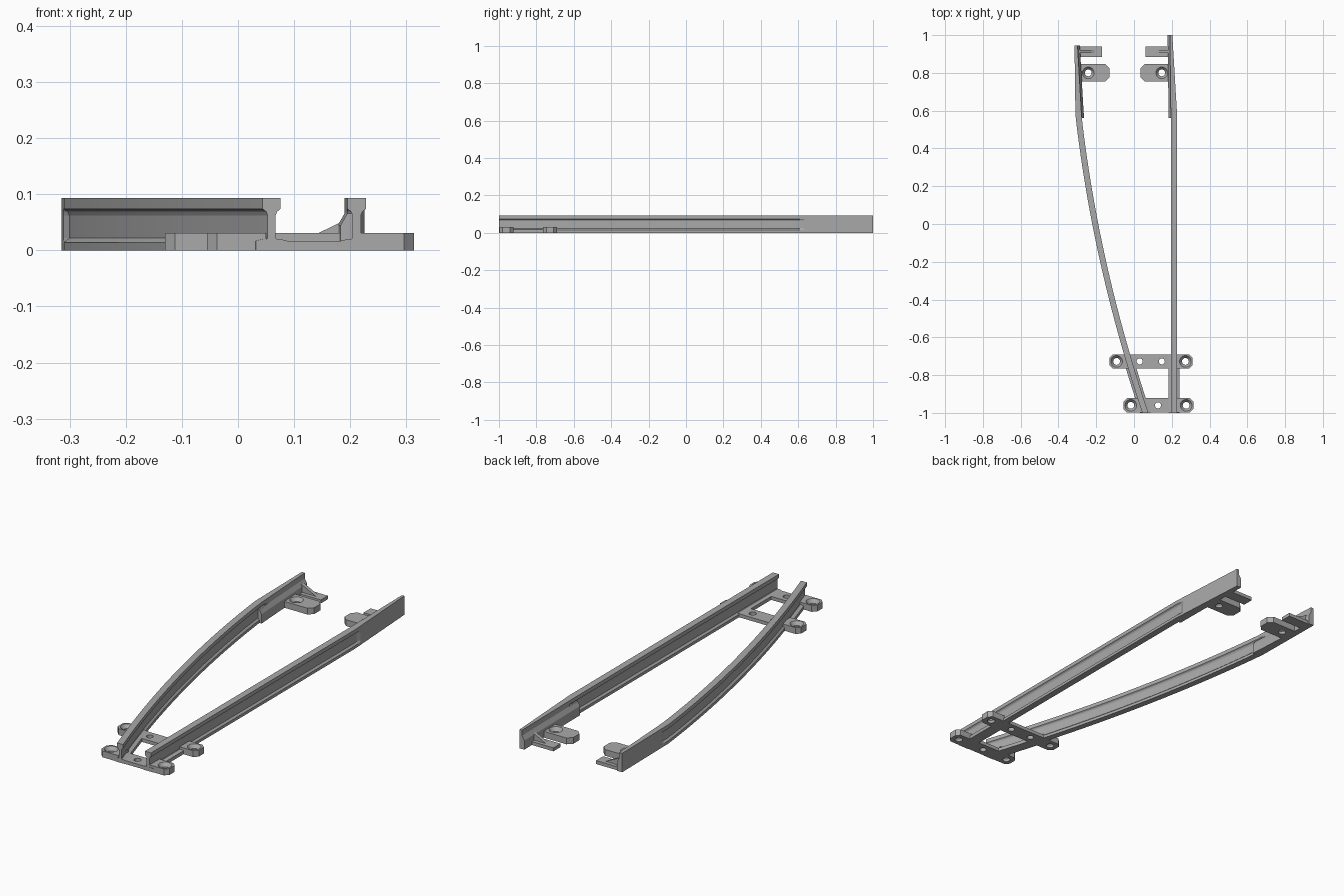
import bpy, bmesh, math

cube = bpy.data.objects.get("Cube")
if cube:
    bpy.data.objects.remove(cube, do_unlink=True)

steel = bpy.data.materials.new("steel_grey")
steel.use_nodes = True
grey = (0.4, 0.4, 0.4, 1)
steel.diffuse_color = grey
steel.node_tree.nodes["Principled BSDF"].inputs["Base Color"].default_value = grey

RAIL_TOP, PLATE, LUG = 0.093, 0.017, 0.031
FRONT, BLADE = -1.0, 0.58


def finish(name, bm):
    bmesh.ops.recalc_face_normals(bm, faces=bm.faces[:])
    mesh = bpy.data.meshes.new(name)
    bm.to_mesh(mesh)
    bm.free()
    mesh.materials.append(steel)
    obj = bpy.data.objects.new(name, mesh)
    bpy.context.collection.objects.link(obj)
    return obj


def loft(name, stations, section):
    """Skin the (x, z) loops given by section(y) along the stations."""
    bm = bmesh.new()
    rings = [[bm.verts.new((x, y, z)) for x, z in section(y)] for y in stations]
    for a, b in zip(rings, rings[1:]):
        for i in range(len(a)):
            j = (i + 1) % len(a)
            bm.faces.new((a[i], a[j], b[j], b[i]))
    bm.faces.new(rings[0])
    bm.faces.new(rings[-1])
    return finish(name, bm)


def steps(a, b, n):
    return [a + (b - a) * i / n for i in range(n + 1)]


def mix(a, b, t):
    return a + (b - a) * max(0, min(1, t))


# Edges of the two rails in plan
def curved_edges(y):
    mid = -0.205 - 0.195 * y + 0.07 * y * y
    if y <= BLADE:
        return mid - 0.016, mid + 0.016
    t = (y - BLADE) / (0.945 - BLADE)
    return mix(-0.310, -0.315, t), mix(-0.278, -0.299, t)


def straight_edges(y):
    t = (y - BLADE) / (1 - BLADE)
    return mix(0.195, 0.190, t), mix(0.228, 0.203, t)


def rail_section(edges):
    def section(y):
        lo, hi = edges(y)
        d = mix(0.009, 0, (y - 0.61) / 0.02)
        side = [(0, 0), (0, 0.014), (d, 0.022), (d, 0.062),
                (d * 0.7, 0.069), (0, 0.074), (0, RAIL_TOP)]
        return [(lo + o, z) for o, z in side] + [(hi - o, z) for o, z in reversed(side)]
    return section


def foot_section(edges):
    def section(y):
        lo, hi = edges(y)
        return [(lo - 0.012, 0), (hi + 0.012, 0), (hi + 0.012, PLATE),
                (hi, 0.02), (lo, 0.02), (lo - 0.012, PLATE)]
    return section


def pad_section(edges, side):
    def section(y):
        e = edges(y)[1 if side > 0 else 0]
        return [(e + side * o, z) for o, z in
                [(-0.01, 0), (0.012, 0), (0.012, 0.045), (0, 0.066), (-0.01, 0.066)]]
    return section


for label, edges, end, side, n in [("curved", curved_edges, 0.945, 1, 28),
                                   ("straight", straight_edges, 1.0, -1, 1)]:
    ys = steps(FRONT, BLADE, n) + [0.61, 0.63, 0.75, 0.85, end]
    loft(label + "_rail", ys, rail_section(edges))
    loft(label + "_rail_foot", steps(FRONT, -0.69, 5), foot_section(edges))
    loft(label + "_blade_pad", steps(BLADE - 0.02, end, 6), pad_section(edges, side))


# Plates with clipped corners and drilled holes
def plate(name, x0, x1, y0, y1, height, cut=0.0, left=True, right=True):
    cl, cr = (cut if left else 0), (cut if right else 0)
    loop = [(x0 + cl, y0), (x1 - cr, y0), (x1, y0 + cr), (x1, y1 - cr),
            (x1 - cr, y1), (x0 + cl, y1), (x0, y1 - cl), (x0, y0 + cl)]
    loop = list(dict.fromkeys(loop))
    bm = bmesh.new()
    face = bm.faces.new([bm.verts.new((x, y, 0)) for x, y in loop])
    top = bmesh.ops.extrude_face_region(bm, geom=[face])["geom"]
    for v in top:
        if isinstance(v, bmesh.types.BMVert):
            v.co.z = height
    return finish(name, bm)


def drill(obj, x, y, r=0.016, sink=0.0):
    profile = [(r, -0.01), (r, 0.06)]
    if sink:
        profile = [(r, -0.01), (r, 0.014), (sink, LUG), (sink, 0.06)]
    bm = bmesh.new()
    rings = [[bm.verts.new((x + q * math.cos(k * math.tau / 24),
                            y + q * math.sin(k * math.tau / 24), z)) for k in range(24)]
             for q, z in profile]
    for a, b in zip(rings, rings[1:]):
        for i in range(24):
            bm.faces.new((a[i], a[i - 1], b[i - 1], b[i]))
    bm.faces.new(rings[0])
    bm.faces.new(rings[-1])
    cutter = finish("hole_cutter", bm)
    cutter.hide_render = True
    mod = obj.modifiers.new("hole", "BOOLEAN")
    mod.operation, mod.solver, mod.object = "DIFFERENCE", "EXACT", cutter
    bpy.context.view_layer.objects.active = obj
    bpy.ops.object.modifier_apply(modifier=mod.name)
    bpy.data.objects.remove(cutter, do_unlink=True)


# Front and second tie bars, each with a raised bolt lug at both ends
for label, y0, y1, ends, inner, holes in [
        ("front", -0.998, -0.922, (-0.055, 0.314), (0.05, 0.21), [0.127]),
        ("second", -0.765, -0.69, (-0.13, 0.31), (-0.03, 0.21), [0.03, 0.147])]:
    yc = (y0 + y1) / 2
    bar = plate(label + "_tie_bar", inner[0], inner[1], y0, y1, PLATE)
    for x in holes:
        drill(bar, x, yc)
    lug = plate(label + "_right_lug", ends[0], inner[0], y0, y1, LUG, 0.018, right=False)
    drill(lug, ends[0] + 0.038, yc, 0.018, 0.031)
    lug = plate(label + "_left_lug", inner[1], ends[1], y0, y1, LUG, 0.018, left=False)
    drill(lug, ends[1] - 0.038, yc, 0.018, 0.031)

# Blade chairs and gusseted brackets, mirrored about the gap between the blades
for label, s, x in [("right", 1, -0.295), ("left", -1, 0.2)]:
    def span(a, b):
        return sorted((x + s * a, x + s * b))
    lo, hi = span(0, 0.165)
    chair = plate(label + "_blade_chair", lo, hi, 0.755, 0.846, LUG, 0.022, s < 0, s > 0)
    drill(chair, x + s * 0.053, 0.80, 0.018, 0.031)
    lo, hi = span(0, 0.125 if s > 0 else 0.138)
    plate(label + "_bracket_plate", lo, hi, 0.885, 0.94, PLATE)
    rib = [(0, 0.01), (0.085, 0.01), (0.085, PLATE), (0.005, 0.056), (0, 0.056)]
    loft(label + "_bracket_gusset", [0.904, 0.922],
         lambda y: [(x + s * o, z) for o, z in rib])
